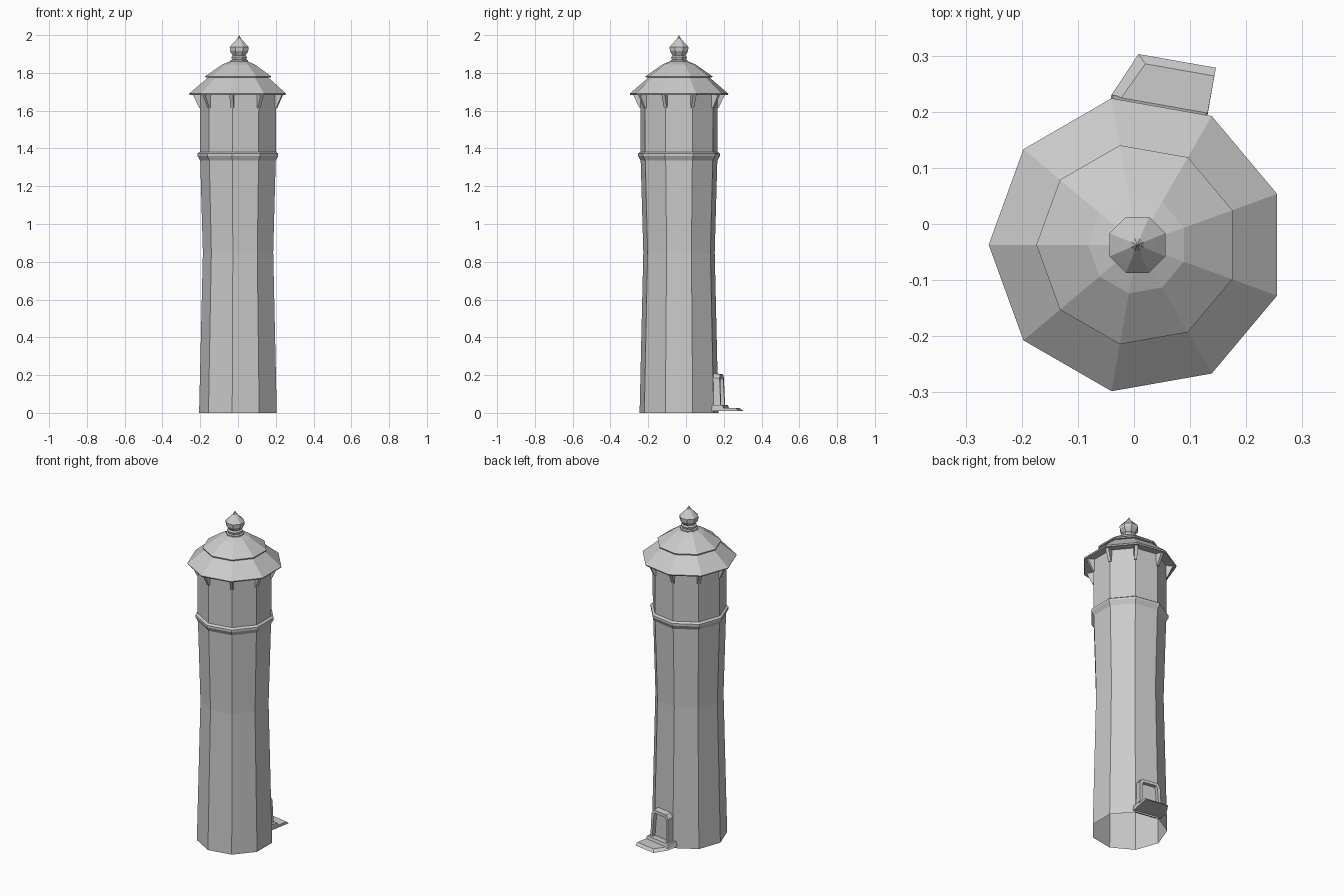
import bpy, bmesh, math
from mathutils import Matrix

if "Cube" in bpy.data.objects:
    bpy.data.objects.remove(bpy.data.objects["Cube"])

CENTRE = Matrix.Translation((0.006, -0.037, 0))
DOOR = CENTRE @ Matrix.Rotation(math.radians(-10), 4, 'Z')  # local +y is the door's outward direction


def finish(name, bm, matrix):
    bmesh.ops.recalc_face_normals(bm, faces=bm.faces)
    mesh = bpy.data.meshes.new(name)
    bm.to_mesh(mesh)
    bm.free()
    mesh.transform(matrix)
    obj = bpy.data.objects.new(name, mesh)
    bpy.context.collection.objects.link(obj)
    return obj


def lathe(name, profile, sides, start=0.0):
    """Flat-sided turned shape from (radius, z) points; radius 0 makes a tip."""
    bm = bmesh.new()
    rings = []
    for r, z in profile:
        if r == 0:
            rings.append([bm.verts.new((0, 0, z))] * sides)
        else:
            angles = [math.radians(start) + math.tau * i / sides for i in range(sides)]
            rings.append([bm.verts.new((r * math.cos(a), r * math.sin(a), z)) for a in angles])
    for low, high in zip(rings, rings[1:]):
        for i in range(sides):
            j = (i + 1) % sides
            quad = [low[i], low[j], high[j], high[i]]
            bm.faces.new(list(dict.fromkeys(quad)))
    return finish(name, bm, CENTRE)


def loft(name, bottom, top, z0, z1, matrix):
    """Closed block between two matching plan outlines."""
    bm = bmesh.new()
    a = [bm.verts.new((x, y, z0)) for x, y in bottom]
    b = [bm.verts.new((x, y, z1)) for x, y in top]
    bm.faces.new(a)
    bm.faces.new(b)
    for i in range(len(a)):
        j = (i + 1) % len(a)
        bm.faces.new((a[i], a[j], b[j], b[i]))
    return finish(name, bm, matrix)


# Tower shaft with narrow waist and raised band (nine sides)
lathe("tower_shaft", [(0.212, 0), (0.192, 0.85), (0.206, 1.335), (0.220, 1.36),
                      (0.220, 1.373), (0.207, 1.382), (0.208, 1.69)], 9, 20)

# Two-tier roof
lathe("lower_roof", [(0.205, 1.688), (0.262, 1.683), (0.265, 1.69),
                     (0.165, 1.775), (0.16, 1.79)], 9, 20)
lathe("upper_roof", [(0.16, 1.775), (0.178, 1.775), (0.18, 1.782),
                     (0.088, 1.845), (0.045, 1.862), (0, 1.864)], 9, 20)

# Finial (eight sides)
lathe("roof_finial", [(0.05, 1.855), (0.05, 1.867), (0.041, 1.871), (0.045, 1.884),
                      (0.037, 1.892), (0.052, 1.915), (0.054, 1.937), (0.032, 1.96),
                      (0.012, 1.98), (0, 2.0)], 8, 22.5)

# Wedge brackets below the eaves, one per corner
for i in range(9):
    low = [(0.200, -0.008), (0.212, -0.008), (0.212, 0.008), (0.200, 0.008)]
    high = [(0.200, -0.010), (0.246, -0.010), (0.246, 0.010), (0.200, 0.010)]
    turn = Matrix.Rotation(math.radians(20 + 40 * i), 4, 'Z')
    loft(f"eave_bracket_{i + 1}", low, high, 1.615, 1.688, CENTRE @ turn)

# Door surround: chamfered outline extruded from the wall, with a recessed door
bm = bmesh.new()
outline = [(-0.075, 0.015), (0.07, 0.015), (0.066, 0.19), (0.048, 0.212),
           (-0.053, 0.212), (-0.071, 0.19)]
back = [bm.verts.new((x, 0.17, z)) for x, z in outline]
front = [bm.verts.new((x * 0.95, 0.237 - 0.04 * z, z - 0.008 * (z > 0.1))) for x, z in outline]
for i in range(6):
    j = (i + 1) % 6
    bm.faces.new((back[i], back[j], front[j], front[i]))
opening = bm.faces.new(front)
bm.normal_update()
bmesh.ops.inset_region(bm, faces=[opening], thickness=0.02)
edge = [v.co.copy() for v in opening.verts]
ring = bmesh.ops.extrude_discrete_faces(bm, faces=[opening])["faces"][0]
base = [v for v in ring.verts]
for v in base:
    v.co.y -= 0.022
# Side walls of the recess
rim = [bm.verts.new(c) for c in edge]
for i in range(6):
    j = (i + 1) % 6
    bm.faces.new((rim[i], rim[j], base[j], base[i]))
bmesh.ops.remove_doubles(bm, verts=bm.verts, dist=0.0001)
finish("door_surround", bm, DOOR)

# Door steps, the lower one with sloping edges
loft("upper_step", [(-0.092, 0.18), (0.082, 0.18), (0.082, 0.255), (-0.092, 0.255)],
     [(-0.085, 0.18), (0.08, 0.18), (0.08, 0.248), (-0.085, 0.248)], 0.018, 0.042, DOOR)
loft("lower_step", [(-0.092, 0.19), (0.083, 0.19), (0.083, 0.335), (-0.057, 0.335), (-0.092, 0.255)],
     [(-0.08, 0.19), (0.082, 0.19), (0.083, 0.32), (-0.042, 0.32), (-0.075, 0.25)],
     0.010, 0.025, DOOR)
